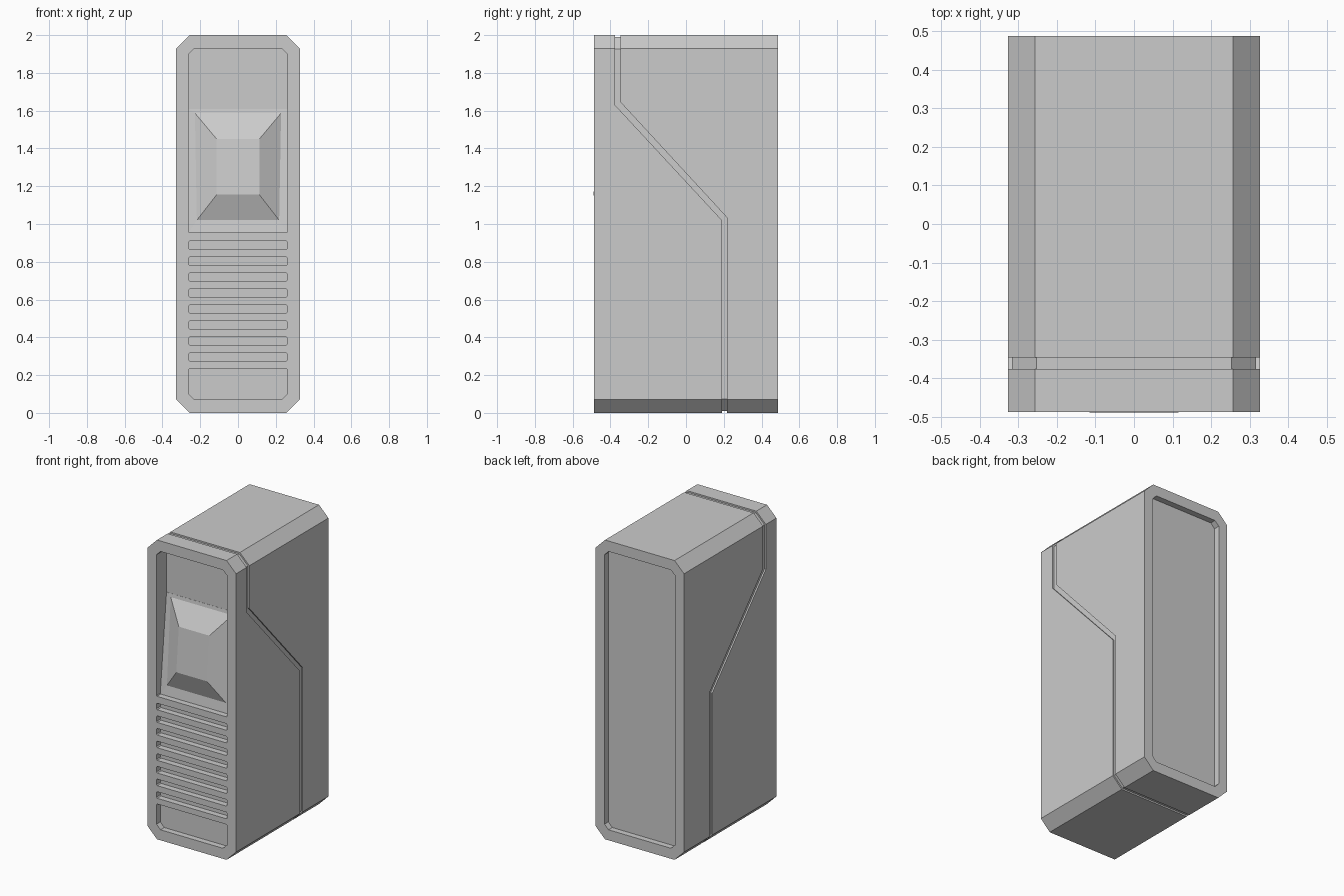
import bpy, bmesh

if "Cube" in bpy.data.objects:
    bpy.data.objects.remove(bpy.data.objects["Cube"])

HW, Y, H, C = 0.327, 0.488, 2.0, 0.07   # half width, half depth, height, corner chamfer


def outline(hw, z0, z1, cb, ct, kinks=()):
    """Chamfered rectangle in XZ, with optional extra points on both sides."""
    right = [(hw - cb, z0), (hw, z0 + cb)] + [(hw, z) for z in kinks] + [(hw, z1 - ct), (hw - ct, z1)]
    return right + [(-x, z) for x, z in reversed(right)]


def loft(bm, rings):
    """Skin a list of equal-length point rings and cap both ends."""
    vs = [[bm.verts.new(p) for p in ring] for ring in rings]
    n = len(vs[0])
    for a, b in zip(vs, vs[1:]):
        for i in range(n):
            j = (i + 1) % n
            bm.faces.new((a[i], a[j], b[j], b[i]))
    bm.faces.new(vs[0][::-1])
    bm.faces.new(vs[-1])


def finish(bm, name):
    bmesh.ops.recalc_face_normals(bm, faces=bm.faces)
    me = bpy.data.meshes.new(name)
    bm.to_mesh(me)
    bm.free()
    ob = bpy.data.objects.new(name, me)
    bpy.context.collection.objects.link(ob)
    return ob


def ring(y_low, y_high, kinks, inset=0.0):
    """Body outline whose y position shifts between the lower and upper kink."""
    c = C - inset * 0.586
    pts = outline(HW - inset, inset, H - inset, c, c, kinks)
    return [(x, y_high if z > 1.3 else y_low, z) for x, z in pts]


# Casing with the shallow seam groove running around it
front_k, back_k = (1.02, 1.63), (1.035, 1.645)
bm = bmesh.new()
loft(bm, [
    ring(-Y, -Y, front_k),
    ring(0.19, -0.376, front_k),
    ring(0.19, -0.376, front_k, 0.01),
    ring(0.216, -0.347, back_k, 0.01),
    ring(0.216, -0.347, back_k),
    ring(Y, Y, back_k),
])
casing = finish(bm, "casing")

# Recess cutters: upper bay, lower bay, vent slots, back panel
IW, DEEP, SHALLOW = 0.261, 0.107, 0.04
bm = bmesh.new()


def recess(z0, z1, cb, ct, y0, y1):
    pts = outline(IW, z0, z1, cb, ct)
    loft(bm, [[(x, y, z) for x, z in pts] for y in (y0, y1)])


recess(0.955, 1.93, 0.004, 0.03, -Y - 0.1, -Y + DEEP)
recess(0.07, 0.236, 0.03, 0.006, -Y - 0.1, -Y + SHALLOW)
for i in range(8):
    z = 0.274 + i * 0.0845
    recess(z, z + 0.044, 0.006, 0.006, -Y - 0.1, -Y + SHALLOW)
recess(0.07, 1.93, 0.03, 0.03, Y - SHALLOW, Y + 0.1)
cutter = finish(bm, "recess_cutter")
cutter.hide_render = True

mod = casing.modifiers.new("recesses", 'BOOLEAN')
mod.operation = 'DIFFERENCE'
mod.solver = 'EXACT'
mod.object = cutter
bpy.context.view_layer.objects.active = casing
casing.select_set(True)
bpy.ops.object.modifier_apply(modifier=mod.name)
bpy.data.objects.remove(cutter)


# Sloped front panel with a raised truncated pyramid
def rect(hw_low, z0, y0, hw_high, z1, y1):
    return [(-hw_low, y0, z0), (hw_low, y0, z0), (hw_high, y1, z1), (-hw_high, y1, z1)]


back = -Y + DEEP + 0.01
bm = bmesh.new()
loft(bm, [
    rect(IW, 0.955, back, IW, 1.61, back),
    rect(IW, 0.955, -Y + SHALLOW, IW, 1.61, -Y + DEEP - 0.001),
    rect(0.218, 1.02, -Y + 0.049, 0.228, 1.587, -Y + 0.103),
    rect(0.113, 1.155, -Y - 0.002, 0.113, 1.45, -Y + 0.024),
])
finish(bm, "front_panel")
